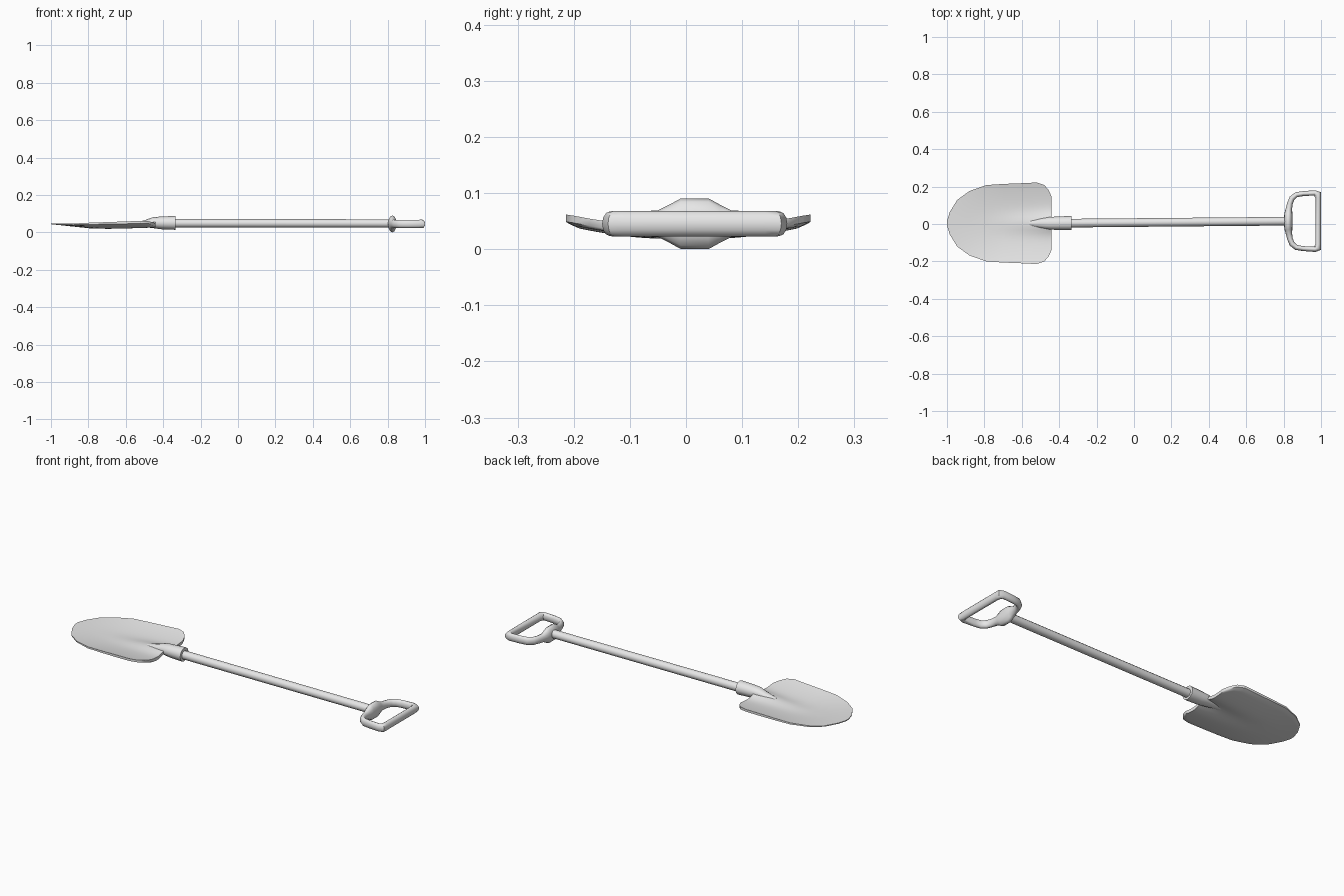
import bpy
import bmesh
import math
from mathutils import Vector

cube = bpy.data.objects.get("Cube")
if cube:
    bpy.data.objects.remove(cube, do_unlink=True)

grey = bpy.data.materials.new("light grey")
grey.use_nodes = True
grey.diffuse_color = (0.8, 0.8, 0.8, 1)
grey.node_tree.nodes["Principled BSDF"].inputs["Base Color"].default_value = (0.8, 0.8, 0.8, 1)


def skin(name, rings, closed=False, angle=50):
    """Join matching rings of points into one smooth solid."""
    bm = bmesh.new()
    loops = [[bm.verts.new(p) for p in ring] for ring in rings]
    pairs = list(zip(loops, loops[1:]))
    if closed:
        pairs.append((loops[-1], loops[0]))
    else:
        bm.faces.new(loops[0])
        bm.faces.new(loops[-1])
    for a, b in pairs:
        for i in range(len(a)):
            j = (i + 1) % len(a)
            bm.faces.new((a[i], a[j], b[j], b[i]))
    bmesh.ops.recalc_face_normals(bm, faces=bm.faces)
    mesh = bpy.data.meshes.new(name)
    bm.to_mesh(mesh)
    bm.free()
    mesh.materials.append(grey)
    obj = bpy.data.objects.new(name, mesh)
    bpy.context.collection.objects.link(obj)
    bpy.ops.object.select_all(action='DESELECT')
    obj.select_set(True)
    bpy.context.view_layer.objects.active = obj
    bpy.ops.object.shade_smooth_by_angle(angle=math.radians(angle))
    return obj


def tube(name, path, closed=False, sides=12):
    """Sweep an ellipse along (x, y, z, half width, half height) points."""
    rings = []
    n = len(path)
    for i, (x, y, z, w, h) in enumerate(path):
        before = path[i - 1] if closed or i else path[i]
        after = path[(i + 1) % n] if closed or i < n - 1 else path[i]
        along = Vector((after[0] - before[0], after[1] - before[1], 0)).normalized()
        side = Vector((-along.y, along.x, 0))
        ring = []
        for k in range(sides):
            a = math.tau * k / sides
            ring.append(Vector((x, y, z)) + side * (w * math.cos(a))
                        + Vector((0, 0, h * math.sin(a))))
        rings.append(ring)
    return skin(name, rings, closed)


# Dished blade: outline stations (x, half width), widest near the shoulders
outline = [(-1, 0.012), (-0.985, 0.06), (-0.945, 0.125), (-0.88, 0.172),
           (-0.79, 0.204), (-0.70, 0.21), (-0.60, 0.214), (-0.52, 0.218),
           (-0.48, 0.205), (-0.455, 0.175), (-0.44, 0.14)]
columns = 24
blade_rings = []
for x, w in outline:
    t = (x + 1) / 0.56
    rim = 0.049 + 0.015 * t
    depth = 0.026 * min(1, t * 2.2)
    thick = 0.005 + 0.012 * min(1, t * 1.5)
    rise = 0.026 * max(0, (t - 0.35) / 0.65) ** 1.5
    top, bottom = [], []
    for c in range(columns + 1):
        u = 2 * c / columns - 1
        y = w * u
        z = rim - depth * (1 - (y / 0.218) ** 2) + rise * math.exp(-(y / 0.05) ** 2)
        edge = 0.75 if abs(u) == 1 else 1
        top.append((x, 0.004 + y, z))
        bottom.append((x, 0.004 + y, z - thick * edge))
    blade_rings.append(top + bottom[::-1])
skin("blade", blade_rings)

# Socket that grows out of the blade
tube("socket", [(-0.56, 0.004, 0.043, 0.012, 0.008),
                (-0.50, 0.004, 0.047, 0.026, 0.018),
                (-0.455, 0.004, 0.052, 0.033, 0.029),
                (-0.41, 0.004, 0.051, 0.036, 0.034),
                (-0.335, 0.005, 0.051, 0.038, 0.037)])

# Long straight shaft, set a little off the axis
tube("shaft", [(-0.40, 0.004, 0.049, 0.023, 0.023),
               (0.82, 0.015, 0.048, 0.023, 0.022)])

# D handle: hub, arm, corner and grip bar, mirrored across the middle
middle = 0.0155
half = [(0.825, 0.025, 0.023, 0.045), (0.826, 0.045, 0.021, 0.034),
        (0.828, 0.065, 0.017, 0.024), (0.834, 0.095, 0.015, 0.022),
        (0.845, 0.122, 0.015, 0.022), (0.868, 0.141, 0.014, 0.022),
        (0.905, 0.147, 0.013, 0.022), (0.968, 0.151, 0.014, 0.022),
        (0.982, 0.143, 0.021, 0.023), (0.985, 0.125, 0.015, 0.023)]
loop = [(x, middle + y, 0.0455, w, h) for x, y, w, h in half]
loop += [(x, middle - y, 0.0455, w, h) for x, y, w, h in reversed(half)]
tube("handle", loop, closed=True)
